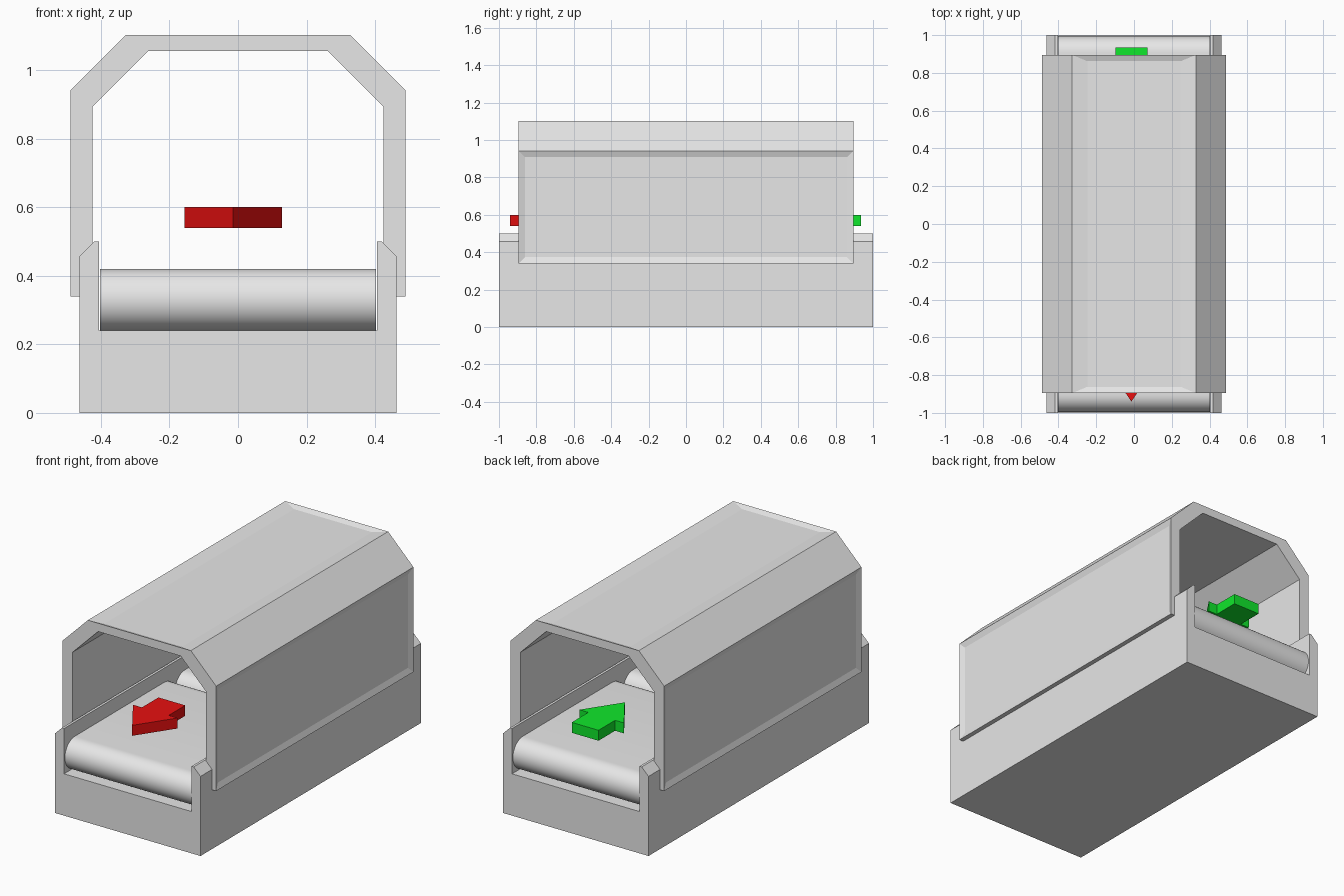
import bpy, bmesh, math
from mathutils import Vector

if "Cube" in bpy.data.objects:
    bpy.data.objects.remove(bpy.data.objects["Cube"], do_unlink=True)


def material(name, rgb):
    m = bpy.data.materials.new(name)
    m.use_nodes = True
    color = (*rgb, 1)
    m.diffuse_color = color
    m.node_tree.nodes["Principled BSDF"].inputs["Base Color"].default_value = color
    return m


grey = material("light grey", (0.8, 0.8, 0.8))
red = material("red", (0.8, 0.005, 0.005))
green = material("green", (0.005, 0.8, 0.025))


def prism(name, points, axis, low, high, mat, detail=None):
    """Extrude a 2D profile along an axis between two positions."""
    place = {"x": lambda a, b: (low, a, b),
             "y": lambda a, b: (a, low, b),
             "z": lambda a, b: (a, b, low)}[axis]
    bm = bmesh.new()
    face = bm.faces.new([bm.verts.new(place(a, b)) for a, b in points])
    ext = bmesh.ops.extrude_face_region(bm, geom=[face], use_keep_orig=True)
    moved = [g for g in ext["geom"] if isinstance(g, bmesh.types.BMVert)]
    step = Vector([high - low if axis == c else 0 for c in "xyz"])
    bmesh.ops.translate(bm, verts=moved, vec=step)
    bmesh.ops.recalc_face_normals(bm, faces=bm.faces)
    if detail:
        detail(bm)
    mesh = bpy.data.meshes.new(name)
    bm.to_mesh(mesh)
    bm.free()
    mesh.materials.append(mat)
    obj = bpy.data.objects.new(name, mesh)
    bpy.context.collection.objects.link(obj)
    return obj


def mirrored(half):
    """Complete a right-hand half outline with its mirror image."""
    return half + [(-x, z) for x, z in reversed(half)]


# Trough base with chamfered side walls
prism("conveyor_base", mirrored([
    (0.462, 0), (0.462, 0.457), (0.419, 0.5), (0.405, 0.5), (0.405, 0.24)]),
    "y", -1, 1, grey)


# Tunnel hood with recessed panels on both sides and the top
def recess_panels(bm):
    bm.normal_update()
    sides = [f for f in bm.faces
             if abs(f.normal.x) > 0.99 and f.calc_center_median().x * f.normal.x > 0.45]
    roof = [f for f in bm.faces if f.normal.z > 0.99 and f.calc_center_median().z > 1]
    bmesh.ops.inset_individual(bm, faces=sides + roof, thickness=0.047, depth=-0.012)
    for f in roof:
        for v in f.verts:
            v.co.x = math.copysign(0.247, v.co.x)


outer = [(0.488, 0.34), (0.488, 0.942), (0.327, 1.103)]
inner = [(0.424, 0.34), (0.424, 0.893), (0.262, 1.055)]
arch = mirrored(outer)
arch += list(reversed(mirrored(inner)))
prism("tunnel_hood", arch, "y", -0.895, 0.895, grey, recess_panels)

# Two belt loops, one behind the other
RADIUS, HEIGHT, STEPS = 0.09, 0.33, 20


def belt_outline(start, end):
    pts = []
    for centre, turn in ((end - RADIUS, -90), (start + RADIUS, 90)):
        for i in range(STEPS + 1):
            a = math.radians(turn + 180 * i / STEPS)
            pts.append((centre + RADIUS * math.cos(a), HEIGHT + RADIUS * math.sin(a)))
    return pts


for name, start, end in (("front_belt", -0.995, -0.003), ("back_belt", 0.003, 0.995)):
    belt = prism(name, belt_outline(start, end), "x", -0.403, 0.403, grey)
    bpy.ops.object.select_all(action="DESELECT")
    belt.select_set(True)
    bpy.context.view_layer.objects.active = belt
    bpy.ops.object.shade_smooth_by_angle(angle=math.radians(30))

# Floating direction arrows, both pointing to the front
ARROW_X = -0.014
for name, tip, mat in (("exit_arrow", -0.94, red), ("entry_arrow", 0.575, green)):
    neck, tail = tip + 0.21, tip + 0.36
    half = [(0.085, tail), (0.085, neck), (0.142, neck)]
    outline = half + [(0, tip)] + [(-x, y) for x, y in reversed(half)]
    prism(name, [(x + ARROW_X, y) for x, y in outline], "z", 0.54, 0.6, mat)
